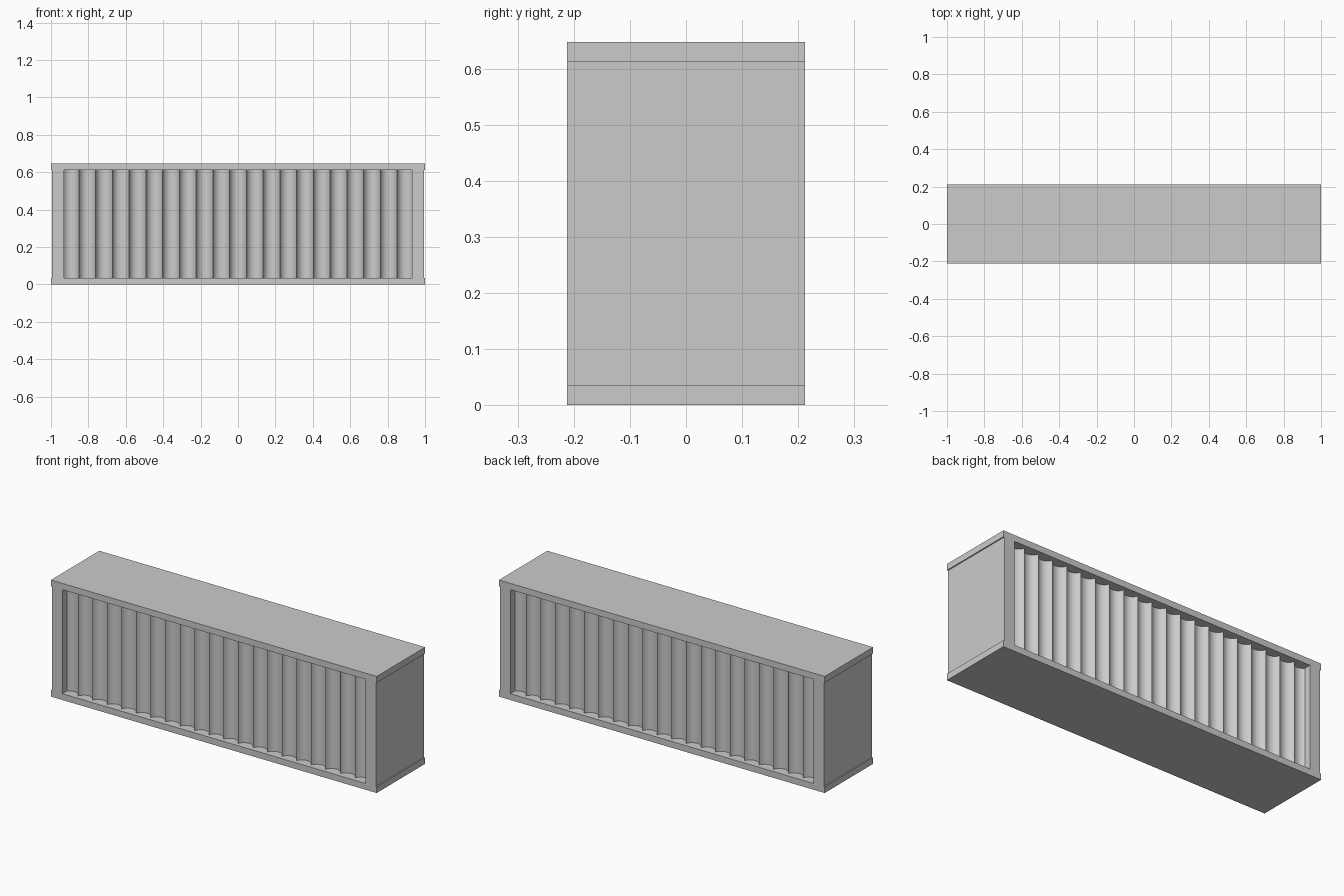
import bpy, bmesh
from math import atan, sin, cos, pi, radians

if "Cube" in bpy.data.objects:
    bpy.data.objects.remove(bpy.data.objects["Cube"])

HALF_D = 0.212          # half depth of the cabinet
HEIGHT = 0.647
SLAB = 0.035            # thickness of top and bottom boards


def box(name, x0, x1, y0, y1, z0, z1):
    bm = bmesh.new()
    bmesh.ops.create_cube(bm, size=1)
    for v in bm.verts:
        v.co.x = x0 if v.co.x < 0 else x1
        v.co.y = y0 if v.co.y < 0 else y1
        v.co.z = z0 if v.co.z < 0 else z1
    return finish(name, bm)


def finish(name, bm):
    bmesh.ops.recalc_face_normals(bm, faces=bm.faces)
    mesh = bpy.data.meshes.new(name)
    bm.to_mesh(mesh)
    bm.free()
    obj = bpy.data.objects.new(name, mesh)
    bpy.context.collection.objects.link(obj)
    return obj


# Top and bottom boards
box("bottom_board", -1, 1, -HALF_D, HALF_D, 0, SLAB)
box("top_board", -1, 1, -HALF_D, HALF_D, HEIGHT - SLAB, HEIGHT)

# End panels, set in slightly from the boards
for side, label in ((-1, "left"), (1, "right")):
    xs = sorted((side * 0.93, side * 0.994))
    box(label + "_end_panel", *xs, -HALF_D, HALF_D, SLAB, HEIGHT - SLAB)

# Fluted core: a row of concave arcs along the front and the back
COUNT, PITCH, STEPS = 21, 0.0895, 12
RIDGE, SAG = 0.022, 0.033             # ridge recess and flute depth
half = PITCH / 2
spread = 2 * atan(SAG / half)         # half the angle each arc covers
radius = half / sin(spread)

front = []
for i in range(COUNT):
    cx = (i - (COUNT - 1) / 2) * PITCH
    for k in range(STEPS):
        a = -spread + 2 * spread * k / STEPS
        front.append((cx + radius * sin(a),
                      -HALF_D + RIDGE + radius * (cos(a) - cos(spread))))
front.append((COUNT * half, -HALF_D + RIDGE))
outline = front + [(-x, -y) for x, y in front]

bm = bmesh.new()
face = bm.faces.new([bm.verts.new((x, y, SLAB - 0.005)) for x, y in outline])
ext = bmesh.ops.extrude_face_region(bm, geom=[face])
top_verts = [g for g in ext["geom"] if isinstance(g, bmesh.types.BMVert)]
bmesh.ops.translate(bm, verts=top_verts, vec=(0, 0, HEIGHT - 2 * SLAB + 0.01))
core = finish("fluted_core", bm)

# Smooth flutes with crisp ridges
bpy.ops.object.select_all(action='DESELECT')
core.select_set(True)
bpy.context.view_layer.objects.active = core
bpy.ops.object.shade_smooth_by_angle(angle=radians(30))
